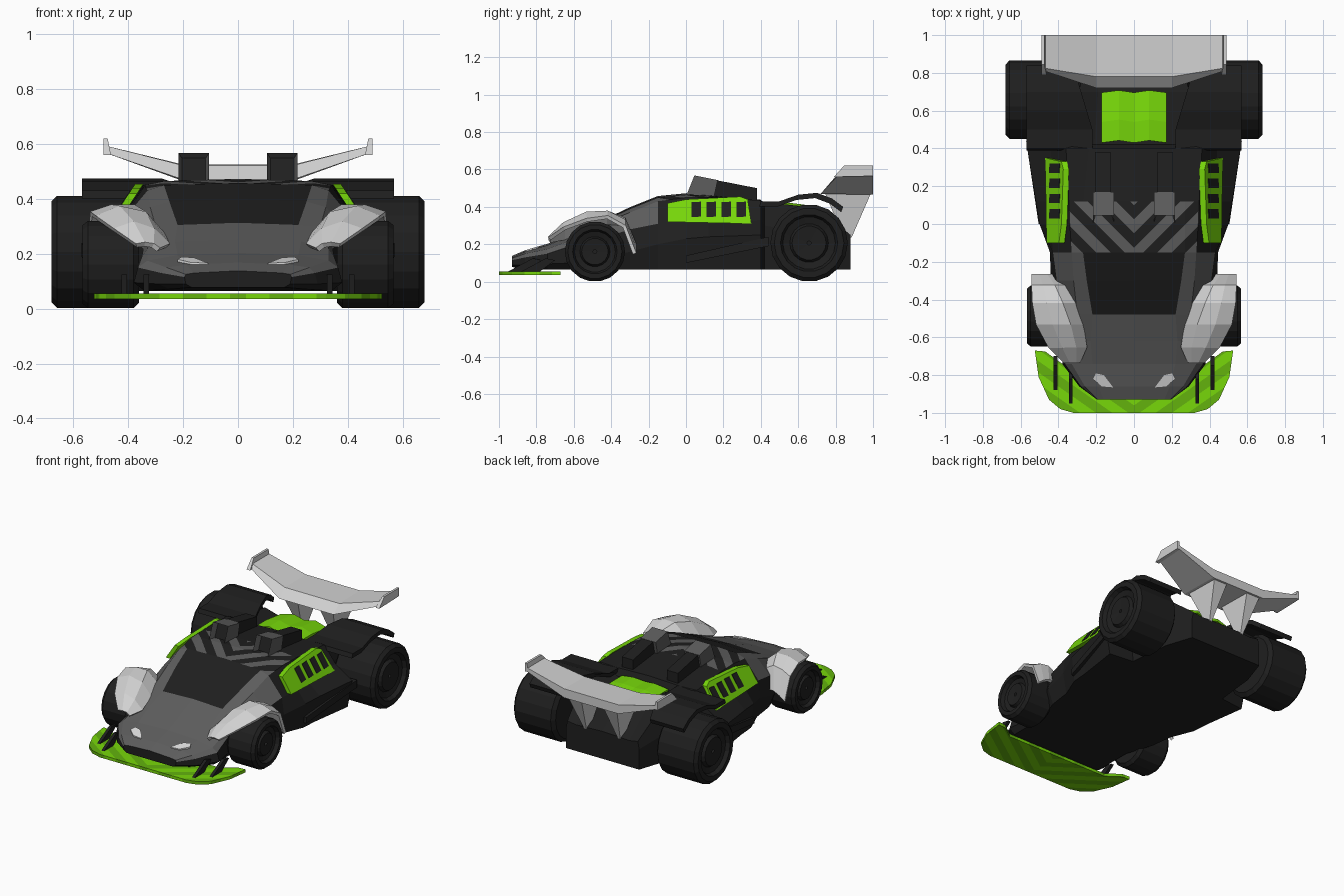
import bpy, bmesh, math
from mathutils import Vector

if "Cube" in bpy.data.objects:
    bpy.data.objects.remove(bpy.data.objects["Cube"])


def colour(name, r, g, b):
    m = bpy.data.materials.new(name)
    m.diffuse_color = (r, g, b, 1)
    m.use_nodes = True
    m.node_tree.nodes["Principled BSDF"].inputs["Base Color"].default_value = m.diffuse_color
    return m


BLACK = colour("black", 0.0135, 0.0135, 0.0135)
GREY = colour("dark_grey", 0.11, 0.11, 0.11)
SILVER = colour("light_grey", 0.64, 0.64, 0.64)
GREEN = colour("lime_green", 0.185, 0.68, 0.003)
DKGREEN = colour("dark_green", 0.125, 0.45, 0.004)
LAMP = colour("lamp_white", 0.72, 0.72, 0.72)


def part(name, verts, faces, mats, rule=None, edit=None, thick=0):
    """Right half of a part (or the right one of a pair), mirrored in x."""
    bm = bmesh.new()
    vs = [bm.verts.new(v) for v in verts]
    for i, f in enumerate(faces):
        face = bm.faces.new([vs[k] for k in f])
        face.material_index = rule(i) if rule else 0
    inner = [f for f in bm.faces if all(abs(v.co.x) < 1e-5 for v in f.verts)]
    bmesh.ops.delete(bm, geom=inner, context='FACES')
    bmesh.ops.recalc_face_normals(bm, faces=bm.faces[:])
    bm.normal_update()
    if edit:
        edit(bm)
    me = bpy.data.meshes.new(name)
    bm.to_mesh(me)
    bm.free()
    for m in mats:
        me.materials.append(m)
    ob = bpy.data.objects.new(name, me)
    bpy.context.collection.objects.link(ob)
    ob.modifiers.new("mirror", 'MIRROR')
    if thick:
        s = ob.modifiers.new("thickness", 'SOLIDIFY')
        s.thickness, s.offset = thick, 0
    return ob


def loft(name, rows, mats, closed=False, caps=False, **kw):
    n = len(rows[0])
    faces = []
    for i in range(len(rows) - 1):
        for j in range(n if closed else n - 1):
            k = (j + 1) % n
            faces.append((i * n + j, i * n + k, (i + 1) * n + k, (i + 1) * n + j))
    if caps:
        faces += [tuple(range(n)), tuple(range((len(rows) - 1) * n, len(rows) * n))]
    return part(name, [p for r in rows for p in r], faces, mats, **kw)


def prism(name, profile, lo, hi, mats, axis='x', **kw):
    """Extruded profile: yz along x, or xy along z. Ends may be functions."""
    rows = []
    for end in (lo, hi):
        row = []
        for a, b in profile:
            h = end(a, b) if callable(end) else end
            row.append((h, a, b) if axis == 'x' else (a, b, h))
        rows.append(row)
    return loft(name, rows, mats, closed=True, caps=True, **kw)


def chevrons(slope, start, step, count, index, pick):
    """Cut V stripes into the picked faces and colour every second band."""
    def edit(bm):
        no = Vector((-slope, 1, 0)).normalized()
        for c in range(count):
            fs = [f for f in bm.faces if pick(f)]
            geom = fs + list({e for f in fs for e in f.edges}) + list({v for f in fs for v in f.verts})
            bmesh.ops.bisect_plane(bm, geom=geom, plane_co=(0, start + c * step, 0), plane_no=no)
        for f in bm.faces:
            if pick(f):
                c = f.calc_center_median()
                if math.floor((c.y - slope * c.x - start) / step) % 2 == 0:
                    f.material_index = index
    return edit


# Body shell: y, then (half width, height) of roof edge, shoulder, waist, sill, then floor half width
stations = [
    (-.93, .16, .13, .19, .125, .195, .115, .19, .09, .17),
    (-.86, .19, .16, .26, .15, .28, .13, .29, .09, .25),
    (-.74, .22, .195, .33, .175, .365, .15, .38, .095, .34),
    (-.62, .23, .245, .33, .22, .35, .19, .36, .10, .34),
    (-.48, .22, .305, .30, .30, .345, .22, .355, .12, .34),
    (-.30, .25, .39, .32, .37, .41, .28, .44, .16, .40),
    (-.15, .27, .45, .33, .43, .43, .31, .445, .20, .42),
    (0, .27, .465, .34, .45, .44, .31, .50, .23, .48),
    (.12, .27, .46, .345, .45, .44, .31, .52, .24, .49),
    (.40, .24, .43, .36, .435, .44, .33, .565, .25, .53),
    (.42, .21, .385, .30, .425, .36, .30, .37, .20, .36),
    (.70, .19, .365, .29, .395, .33, .25, .33, .20, .33),
    (.88, .20, .24, .26, .25, .27, .20, .27, .12, .27)]
rows = []
for y, wt, zt, ws, zs, wm, zm, wl, zl, wf in stations:
    zf = .065 + max(0, -.8 - y) * .1
    rows.append([(0, y, zt + .008), (wt, y, zt), (ws, y, zs), (wm, y, zm),
                 (wl, y, zl), (wf, y, zf), (0, y, zf)])


def body_rule(i):
    st, col = divmod(i, 6)
    windscreen = col == 0 and st in (4, 5)
    return 1 if st < 6 and col < 3 and not windscreen else 0


loft("body", rows, [BLACK, GREY], caps=True, rule=body_rule,
     edit=chevrons(1.0, -.50, .075, 9, 1,
                   lambda f: f.normal.z > .6 and -.151 < f.calc_center_median().y < .119
                   and f.calc_center_median().z > .4))

# Headlamps on the hood
prism("headlamp", [(.11, -.865), (.17, -.86), (.22, -.82), (.205, -.79), (.16, -.80)],
      lambda x, y: .159 + (y + .86) * .3, lambda x, y: .168 + (y + .86) * .3, [LAMP], axis='z')

# Front splitter with striped paint, and its black supports
prism("front_splitter", [(0, -1), (.32, -1), (.39, -.98), (.45, -.93), (.505, -.81), (.525, -.67),
                         (.47, -.675), (.38, -.74), (0, -.74)], .035, .055, [GREEN, DKGREEN], axis='z',
      edit=chevrons(.7, -1.26, .06, 9, 1, lambda f: True))
for x, y in ((.335, -.95), (.415, -.88)):
    prism("splitter_support", [(y, .055), (y + .10, .055), (y + .18, .115), (y + .13, .125)],
          x - .01, x + .01, [BLACK])

# Front wheel covers: y, then (x, z) from inner to outer edge
cover = [(-.73, .29, .215, .31, .23, .34, .235, .37, .23),
         (-.65, .255, .23, .31, .285, .38, .31, .45, .285),
         (-.53, .275, .27, .34, .345, .43, .365, .515, .33),
         (-.42, .31, .31, .38, .37, .46, .37, .535, .345),
         (-.33, .36, .30, .42, .335, .48, .325, .54, .295),
         (-.275, .42, .20, .46, .20, .50, .18, .54, .15)]
loft("front_wheel_cover", [[(r[k], r[0], r[k + 1]) for k in (1, 3, 5, 7)] for r in cover],
     [SILVER], thick=.02)


# Wheels turned from a profile of (x, radius)
def wheel(name, y, r, x0, x1, sides=18):
    prof = [(x0, .01), (x0, .88 * r), (x0 + .02, r), (x1 - .02, r), (x1, .9 * r), (x1, .74 * r),
            (x1 - .025, .68 * r), (x1 - .035, .5 * r), (x1 - .015, .44 * r), (x1 - .02, .01)]
    turned = []
    for s in range(sides):
        a = 2 * math.pi * (s + .5) / sides
        turned.append([(x, y + q * math.sin(a), r + q * math.cos(a)) for x, q in prof])
    loft(name, turned + turned[:1], [BLACK],
         edit=lambda bm: (bmesh.ops.remove_doubles(bm, verts=bm.verts[:], dist=1e-4),
                          bmesh.ops.recalc_face_normals(bm, faces=bm.faces[:])))


wheel("front_wheel", -.487, .161, .36, .567)
wheel("rear_wheel", .658, .207, .375, .68)

# Rear wheel arches
arch = [(.40, .43), (.50, .43), (.60, .465), (.70, .475), (.78, .445), (.84, .40)]
prism("rear_wheel_arch", arch + [(y - .01, z - .028) for y, z in reversed(arch)],
      lambda y, z: .22 + max(0, y - .5) * .3, .568, [BLACK])

# Side braces above the floor
prism("side_brace", [(0, .10), (.44, .19), (.44, .24), (0, .14)], .44,
      lambda y, z: .505 + y * .15, [BLACK])


# Green side panels with four vents, leaning inward
def lean(off):
    return lambda y, z: .455 + off - (z - .31) * .66


prism("side_panel", [(-.10, .32), (-.10, .42), (0, .44), (.29, .455), (.33, .44), (.35, .31)],
      lean(-.015), lean(.015), [GREEN])
for y in (.03, .11, .19, .27):
    prism("side_vent", [(y, .345), (y, .425), (y + .05, .428), (y + .05, .348)],
          lean(.011), lean(.018), [BLACK])


# Roof scoops with hollow mouths
def mouth(bm):
    f = min(bm.faces, key=lambda f: f.normal.y)
    bmesh.ops.inset_region(bm, faces=[f], thickness=.018)
    bmesh.ops.translate(bm, verts=f.verts[:], vec=(0, .04, -.008))
    f.material_index = 1


prism("roof_scoop", [(0, .455), (.045, .568), (.17, .543), (.15, .455)],
      .105, .217, [GREY, BLACK], edit=mouth)
prism("scoop_fairing", [(.14, .44), (.14, .547), (.38, .50), (.38, .42)], .125, .207, [BLACK])

# Green engine cover
loft("engine_cover", [[(0, y, z), (.08, y + .012, z + .012), (.17, y, z - .006)]
                      for y, z in ((.43, .402), (.54, .402), (.695, .382))], [GREEN], thick=.016)

# Rear wing, end plates and tapered struts
mid = [(.72, .47), (.78, .522), (1, .525), (1, .465)]
tip = [(.81, .565), (.825, .592), (1, .592), (1, .567)]
loft("rear_wing", [[(x, y, z) for y, z in sec] for x, sec in ((0, mid), (.2, mid), (.475, tip))],
     [SILVER], closed=True, caps=True)
prism("wing_end_plate", [(.79, .56), (.845, .62), (1, .62), (1, .565)],
      lambda y, z: .463 + (z - .56) * .2, lambda y, z: .49, [SILVER])
prism("wing_strut", [(.74, .48), (.99, .475), (.885, .235), (.83, .27)],
      lambda y, z: .115 - (z - .24) * .15, lambda y, z: .135 + (z - .24) * .2, [SILVER])
